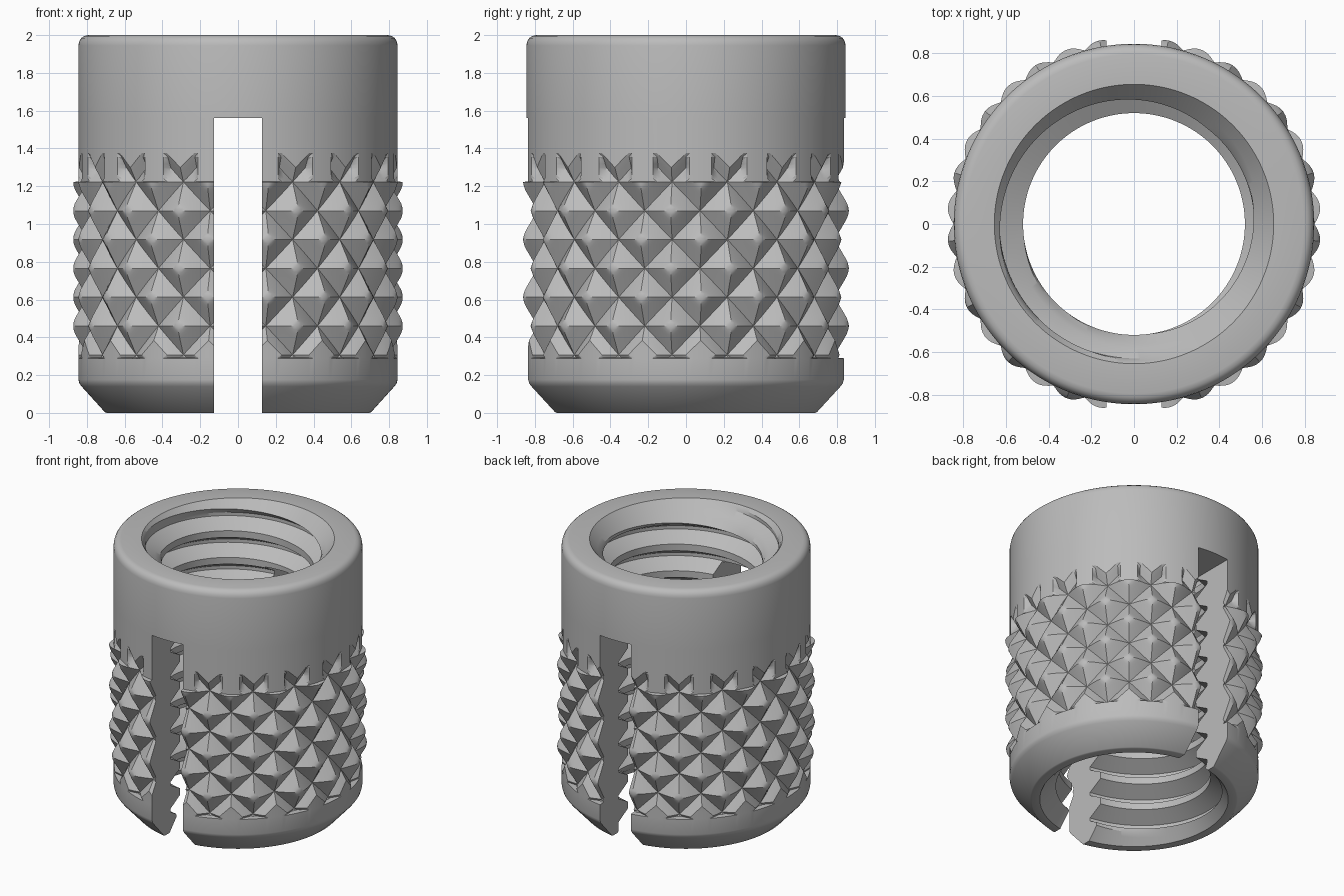
import bpy, bmesh, math

cube = bpy.data.objects.get("Cube")
if cube:
    bpy.data.objects.remove(cube, do_unlink=True)

# Main sizes
R = 0.845                     # plain body radius
KNURLS, SUB = 34, 8           # knurl half-steps round the body, subdivisions of each
N = KNURLS * SUB              # columns round the body
KNURL_Z, KNURL_H = 1.07, 0.1525
PITCH, MINOR, MAJOR = 0.2, 0.52, 0.63
TOP = 2.0

steel = bpy.data.materials.new("steel grey")
steel.use_nodes = True
grey = (0.5, 0.5, 0.5, 1)
steel.diffuse_color = grey
steel.node_tree.nodes["Principled BSDF"].inputs["Base Color"].default_value = grey


def to_even(x):
    """Distance to the nearest even number."""
    return abs((x + 1) % 2 - 1)


def knurl_radius(a, b):
    """Diamond pyramids with domed tips, clipped at both collars."""
    t = 1 - max(to_even(a + b), to_even(a - b))
    if t > 0.65:
        s = (t - 0.65) / 0.35
        t = 0.65 + 0.175 * (1 - (1 - s) ** 2)
    r = 0.80 + 0.092 * t
    if b < -5.11 or (b > 1.001 and to_even(a) > 0.501):
        return R
    if b > 1.001 or b < -4.5:
        return min(r, R)
    return r


def thread_radius(z, offset):
    """Flat-crested thread, opened by a countersink at each end."""
    d = abs((offset + 8) % 16 - 8)        # sixteenths of a pitch from the root
    k = min(max((6 - d) / 5, 0), 1)
    r = MINOR + (MAJOR - MINOR) * k
    top_cone = 0.655 - (TOP - z) * 0.9
    bottom_cone = 0.64 - z * 0.9
    return max(r, top_cone, bottom_cone)


bm = bmesh.new()


def vert(j, r, z):
    t = -math.pi / 2 + 2 * math.pi * j / N
    return bm.verts.new((r * math.cos(t), r * math.sin(t), z))


def face(*verts):
    bm.faces.new(verts)


def ring(r, z):
    return [vert(j, r, z) for j in range(N)]


def bridge(low, high):
    for j in range(N):
        k = (j + 1) % N
        face(low[j], low[k], high[k], high[j])


# Plain outer rings under and over the knurl, with softened corners
lower = [ring(r, z) for r, z in
         [(0.64, 0), (0.695, 0), (0.705, 0.004), (0.828, 0.14), (0.84, 0.156), (R, 0.175)]]
upper = [ring(r, z) for r, z in
         [(R, 1.56), (R, 1.945), (0.841, 1.966), (0.83, 1.984),
          (0.815, 1.995), (0.795, TOP), (0.655, TOP)]]

# Knurled band
levels = [-5.12, -5.1] + [-5 + k / SUB for k in range(6 * SUB + 1)]
levels += [1.02] + [1 + k / SUB for k in range(1, SUB + 1)]
band = [[vert(j, knurl_radius(j / SUB, b), KNURL_Z + b * KNURL_H) for j in range(N)]
        for b in levels]
for i in range(len(levels) - 1):
    b = math.floor((levels[i] + levels[i + 1]) / 2)
    for j in range(N):
        k = (j + 1) % N
        p, q, s, t = band[i][j], band[i][k], band[i + 1][k], band[i + 1][j]
        if (j // SUB + b) % 2 == 0:       # split every cell along its groove
            face(p, q, t)
            face(q, s, t)
        else:
            face(p, q, s)
            face(p, s, t)

for rings in (lower, upper):
    for low, high in zip(rings, rings[1:]):
        bridge(low, high)
bridge(lower[-1], band[0])
bridge(band[-1], upper[0])

# Threaded bore: rows follow the helix and shift one turn at the seam
offsets = [-6, -4, -1, 1, 4, 6, 8]
rows = [(turn, o) for turn in range(-11, 4) for o in offsets]
bore = []
for turn, o in rows:
    row = []
    for j in range(N):
        z = 1.77 + PITCH * (turn + o / 16 + j / N)
        z = min(max(z, 0), TOP)
        r = 0.655 if z == TOP else 0.64 if z == 0 else thread_radius(z, o)
        row.append(vert(j, r, z))
    bore.append(row)
turn_rows = len(offsets)
for i in range(len(rows) - 1):
    for j in range(N):
        if j < N - 1:
            face(bore[i][j], bore[i + 1][j], bore[i + 1][j + 1], bore[i][j + 1])
        elif i + turn_rows + 1 < len(rows):
            face(bore[i][j], bore[i + 1][j],
                 bore[i + 1 + turn_rows][0], bore[i + turn_rows][0])

bmesh.ops.remove_doubles(bm, verts=bm.verts[:], dist=0.00001)
loose = [v for v in bm.verts if not v.link_faces]
bmesh.ops.delete(bm, geom=loose, context='VERTS')
bmesh.ops.recalc_face_normals(bm, faces=bm.faces[:])
mesh = bpy.data.meshes.new("threaded_sleeve")
bm.to_mesh(mesh)
bm.free()
mesh.materials.append(steel)
sleeve = bpy.data.objects.new("threaded_sleeve", mesh)
bpy.context.collection.objects.link(sleeve)

# Slot through the front and back walls
bpy.ops.mesh.primitive_cube_add(size=1, location=(0, 0, 0.53))
cutter = bpy.context.object
cutter.name = "slot_cutter"
cutter.scale = (0.256, 2.4, 2.06)
cutter.hide_render = True
cutter.data.materials.append(steel)
bpy.context.view_layer.update()

bpy.ops.object.select_all(action='DESELECT')
sleeve.select_set(True)
bpy.context.view_layer.objects.active = sleeve
cut = sleeve.modifiers.new("slot", 'BOOLEAN')
cut.operation = 'DIFFERENCE'
cut.solver = 'EXACT'
cut.object = cutter
bpy.ops.object.modifier_apply(modifier=cut.name)
bpy.data.objects.remove(cutter, do_unlink=True)
bpy.ops.object.shade_smooth_by_angle(angle=math.radians(28))
